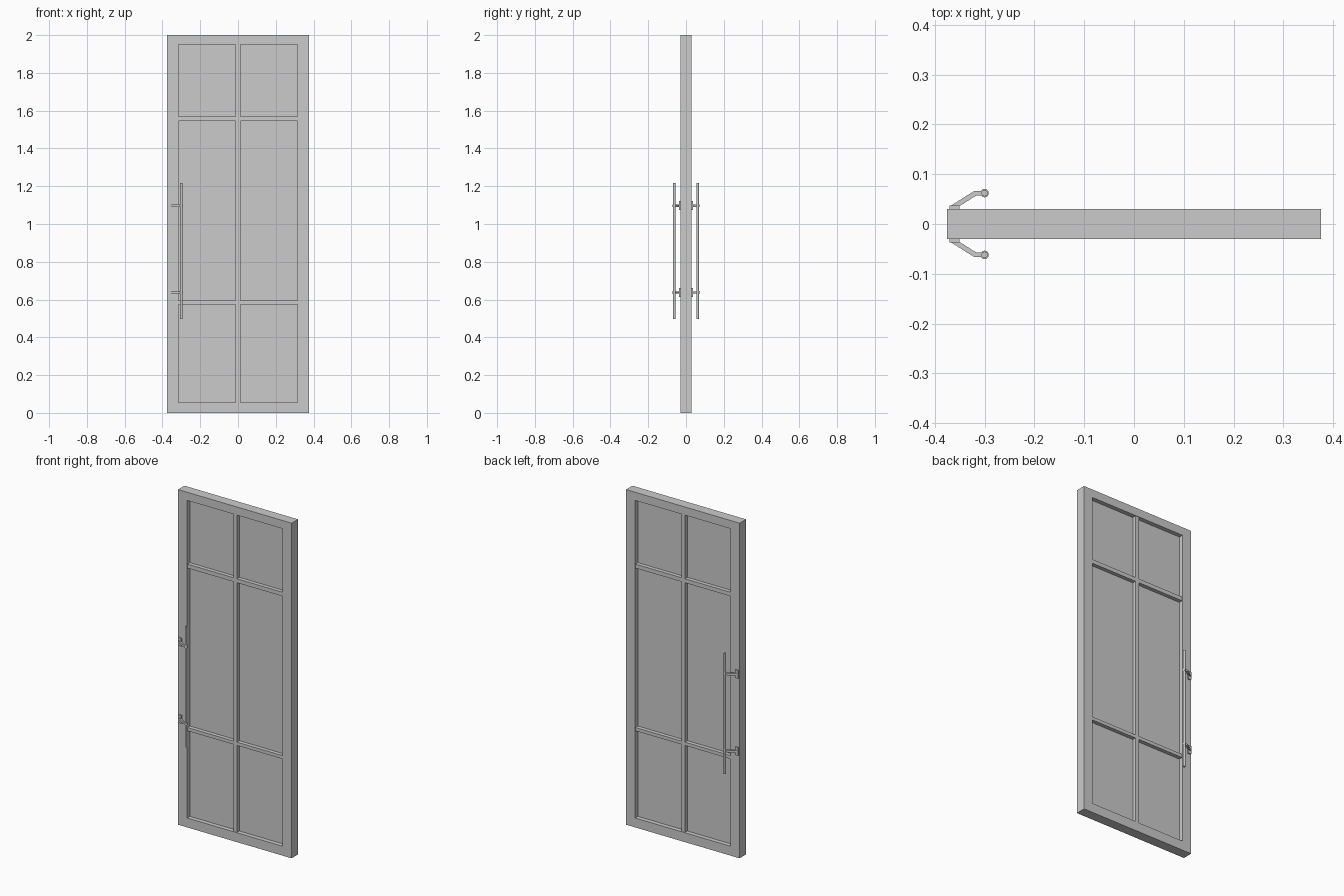
import bpy, bmesh
from mathutils import Vector

if "Cube" in bpy.data.objects:
    bpy.data.objects.remove(bpy.data.objects["Cube"])


def finish(name, bm):
    bmesh.ops.recalc_face_normals(bm, faces=bm.faces)
    me = bpy.data.meshes.new(name)
    bm.to_mesh(me)
    bm.free()
    ob = bpy.data.objects.new(name, me)
    bpy.context.collection.objects.link(ob)
    return ob


def box(name, lo, hi):
    bm = bmesh.new()
    bmesh.ops.create_cube(bm, size=1)
    lo, hi = Vector(lo), Vector(hi)
    for v in bm.verts:
        v.co = (lo + hi) / 2 + v.co * (hi - lo)
    return finish(name, bm)


def picture_frame(name, outer, inner, y):
    # rectangular ring with mitred corners; each rectangle is x0, z0, x1, z1
    def ring(bm, r, yy):
        x0, z0, x1, z1 = r
        return [bm.verts.new((x, yy, z)) for x, z in
                ((x0, z0), (x1, z0), (x1, z1), (x0, z1))]
    bm = bmesh.new()
    rings = [ring(bm, r, yy) for r, yy in
             ((outer, -y), (outer, y), (inner, y), (inner, -y))]
    for i in range(4):
        a, b = rings[i], rings[(i + 1) % 4]
        for k in range(4):
            j = (k + 1) % 4
            bm.faces.new((a[k], a[j], b[j], b[k]))
    return finish(name, bm)


def prism(name, pts, z0, z1):
    # outline in plan, raised vertically
    bm = bmesh.new()
    f = bm.faces.new([bm.verts.new((x, y, z0)) for x, y in pts])
    geo = bmesh.ops.extrude_face_region(bm, geom=[f])["geom"]
    bmesh.ops.translate(bm, vec=(0, 0, z1 - z0),
                        verts=[g for g in geo if isinstance(g, bmesh.types.BMVert)])
    return finish(name, bm)


def rod(name, x, y, z0, z1, r, sides):
    bpy.ops.mesh.primitive_cylinder_add(vertices=sides, radius=r, depth=z1 - z0,
                                        location=(x, y, (z0 + z1) / 2))
    ob = bpy.context.object
    ob.name = name
    bpy.ops.object.shade_smooth_by_angle()
    return ob


# Door leaf: perimeter frame and glass
X, Z0, Z1 = 0.315, 0.056, 1.951
picture_frame("door_frame", (-0.375, 0, 0.375, 2), (-X, Z0, X, Z1), 0.03)
box("glass_pane", (-X - 0.01, -0.004, Z0 - 0.01), (X + 0.01, 0.004, Z1 + 0.01))

# Glazing bars
B, BY = 0.012, 0.027
box("vertical_bar", (-B, -BY, Z0), (B, BY, Z1))
for level, z0, z1 in (("lower", 0.575, 0.595), ("upper", 1.546, 1.570)):
    for side, x0, x1 in (("left", -X, -B), ("right", B, X)):
        box(f"{level}_{side}_bar", (x0, -BY, z0), (x1, BY, z1))

# Pull handles, mirrored on both faces
for s, face in ((-1, "front"), (1, "back")):
    rod(f"{face}_handle_bar", -0.30, s * 0.062, 0.497, 1.217, 0.0065, 16)
    for level, z in (("lower", 0.637), ("upper", 1.097)):
        n = f"{face}_{level}"
        ya, yb = sorted((s * 0.029, s * 0.037))
        box(n + "_mount_plate", (-0.37, ya, z - 0.024), (-0.35, yb, z + 0.024))
        arm = [(-0.369, 0.036), (-0.350, 0.036), (-0.317, 0.057),
               (-0.302, 0.057), (-0.302, 0.066), (-0.321, 0.066)]
        prism(n + "_arm", [(x, s * y) for x, y in arm], z - 0.006, z + 0.006)
        rod(n + "_collar", -0.30, s * 0.062, z - 0.007, z + 0.007, 0.0085, 16)
